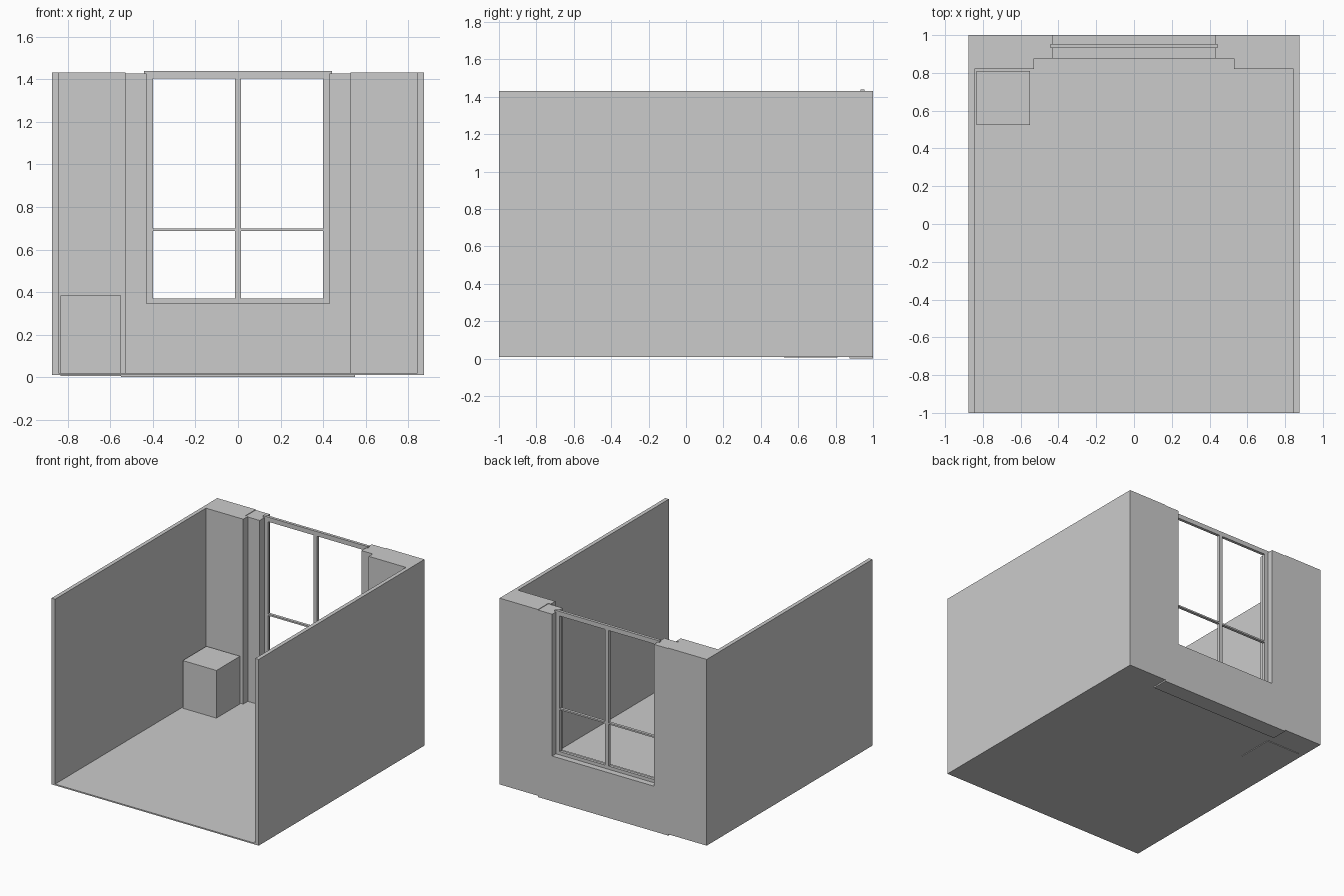
import bpy, bmesh

if "Cube" in bpy.data.objects:
    bpy.data.objects.remove(bpy.data.objects["Cube"])


def prism(name, pts, axis, lo, hi):
    """Extrude a closed outline: axis 'z' takes (x, y), axis 'y' takes (x, z)."""
    def place(p, d):
        return (p[0], p[1], d) if axis == 'z' else (p[0], d, p[1])
    bm = bmesh.new()
    face = bm.faces.new([bm.verts.new(place(p, lo)) for p in pts])
    ext = bmesh.ops.extrude_face_region(bm, geom=[face])
    moved = [g for g in ext['geom'] if isinstance(g, bmesh.types.BMVert)]
    step = (0, 0, hi - lo) if axis == 'z' else (0, hi - lo, 0)
    bmesh.ops.translate(bm, verts=moved, vec=step)
    bmesh.ops.recalc_face_normals(bm, faces=bm.faces)
    me = bpy.data.meshes.new(name)
    bm.to_mesh(me)
    bm.free()
    ob = bpy.data.objects.new(name, me)
    bpy.context.collection.objects.link(ob)
    return ob


def box(name, x0, x1, y0, y1, z0, z1):
    return prism(name, [(x0, y0), (x1, y0), (x1, y1), (x0, y1)], 'z', z0, z1)


def mirrored(half):
    """Close a right-hand outline with its mirror image across x = 0."""
    return half + [(-x, y) for x, y in reversed(half)]


# Side walls, each with its thick corner pier beside the window
wall = [(0.875, -1), (0.875, 1), (0.55, 1), (0.55, 0.875), (0.53, 0.875),
        (0.53, 0.82), (0.845, 0.82), (0.845, -1)]
for side, s in (("right", 1), ("left", -1)):
    prism(side + "_wall", [(s * x, y) for x, y in wall], 'z', 0.01, 1.432)

# Floor slab running into the window niche
prism("floor", mirrored([(0.845, -1), (0.845, 0.82), (0.53, 0.82), (0.53, 0.875)]),
      'z', 0.01, 0.02)

# U-shaped window wall: sill panel with jambs
prism("window_wall", mirrored([(0.55, 0), (0.55, 1.428), (0.43, 1.428), (0.43, 0.345)]),
      'y', 0.875, 1.0)

# Window frame, set into grooves in the jambs
Y0, Y1 = 0.932, 0.954
for side, s in (("right", 1), ("left", -1)):
    a, b = sorted((s * 0.40, s * 0.443))
    box(side + "_frame_stile", a, b, Y0, Y1, 0.37, 1.405)
box("frame_bottom_rail", -0.443, 0.443, Y0, Y1, 0.33, 0.37)
box("frame_top_rail", -0.443, 0.443, Y0, Y1, 1.405, 1.44)
box("window_mullion", -0.015, 0.015, Y0, Y1, 0.37, 1.405)
for side, s in (("right", 1), ("left", -1)):
    a, b = sorted((s * 0.015, s * 0.40))
    box(side + "_glazing_bar", a, b, Y0, Y1, 0.688, 0.70)

# Box standing in the left corner
box("corner_box", -0.834, -0.55, 0.525, 0.81, 0.005, 0.384)
